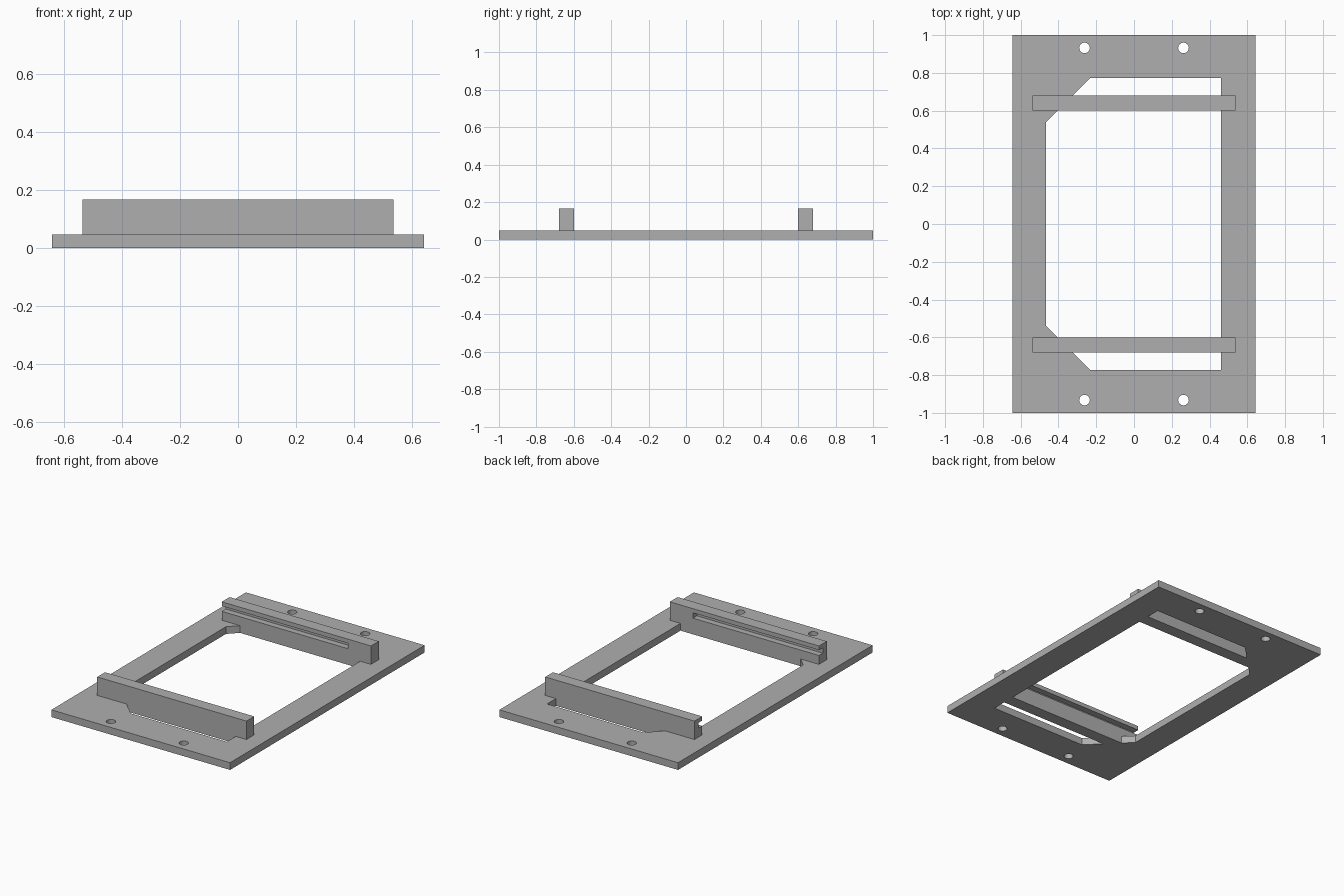
import bpy, bmesh, math

cube = bpy.data.objects.get("Cube")
if cube:
    bpy.data.objects.remove(cube, do_unlink=True)

grey = bpy.data.materials.new("plain grey")
grey.use_nodes = True
colour = (0.43, 0.43, 0.43, 1)
grey.diffuse_color = colour
grey.node_tree.nodes["Principled BSDF"].inputs["Base Color"].default_value = colour

THICK, TOP = 0.047, 0.167
RAIL_IN, RAIL_OUT = 0.60, 0.68


def prism(name, outline, z0, z1):
    """Extrude a flat outline from z0 to z1."""
    bm = bmesh.new()
    face = bm.faces.new([bm.verts.new((x, y, z0)) for x, y in outline])
    top = bmesh.ops.extrude_face_region(bm, geom=[face])["geom"]
    bmesh.ops.translate(bm, vec=(0, 0, z1 - z0),
                        verts=[v for v in top if isinstance(v, bmesh.types.BMVert)])
    bmesh.ops.recalc_face_normals(bm, faces=bm.faces)
    mesh = bpy.data.meshes.new(name)
    bm.to_mesh(mesh)
    bm.free()
    mesh.materials.append(grey)
    obj = bpy.data.objects.new(name, mesh)
    bpy.context.collection.objects.link(obj)
    return obj


def box(name, x0, x1, y0, y1, z0, z1):
    return prism(name, [(x0, y0), (x1, y0), (x1, y1), (x0, y1)], z0, z1)


def cut(target, cutter):
    """Subtract the cutter and discard it."""
    mod = target.modifiers.new("cut", "BOOLEAN")
    mod.operation, mod.solver, mod.object = "DIFFERENCE", "EXACT", cutter
    bpy.context.view_layer.objects.active = target
    bpy.ops.object.modifier_apply(modifier=mod.name)
    bpy.data.objects.remove(cutter, do_unlink=True)


# Base plate with a chamfered window; bridges stay under the rails
plate = box("base_plate", -0.643, 0.643, -1, 1, 0, THICK)
LEFT, RIGHT, END, CHAMFER = -0.465, 0.46, 0.772, 0.54


def chamfer_x(y):
    return LEFT + y - CHAMFER


half = [(chamfer_x(RAIL_IN), RAIL_IN), (LEFT, CHAMFER)]
window = [(RIGHT, -RAIL_IN), (RIGHT, RAIL_IN)] + half + [(x, -y) for x, y in reversed(half)]
cut(plate, prism("window_cutter", window, -0.1, 0.1))

for side, label in ((-1, "front"), (1, "back")):
    # Narrow opening outside the rail
    slot = [(RIGHT, RAIL_OUT), (RIGHT, END), (chamfer_x(END), END), (chamfer_x(RAIL_OUT), RAIL_OUT)]
    cut(plate, prism("slot_cutter", [(x, side * y) for x, y in slot], -0.1, 0.1))

    # Screw holes
    for hx in (-0.262, 0.262):
        ring = [(hx + 0.028 * math.cos(a), side * 0.932 + 0.028 * math.sin(a))
                for a in (math.tau * i / 32 for i in range(32))]
        cut(plate, prism("hole_cutter", ring, -0.1, 0.1))

    # Guide rail with an inner groove open at one end
    rail = box(label + "_rail", -0.537, 0.537, side * RAIL_IN, side * RAIL_OUT, THICK, TOP)
    groove = box("groove_cutter", -0.7, 0.37, side * 0.55, side * 0.64, 0.105, 0.14)
    cut(rail, groove)
